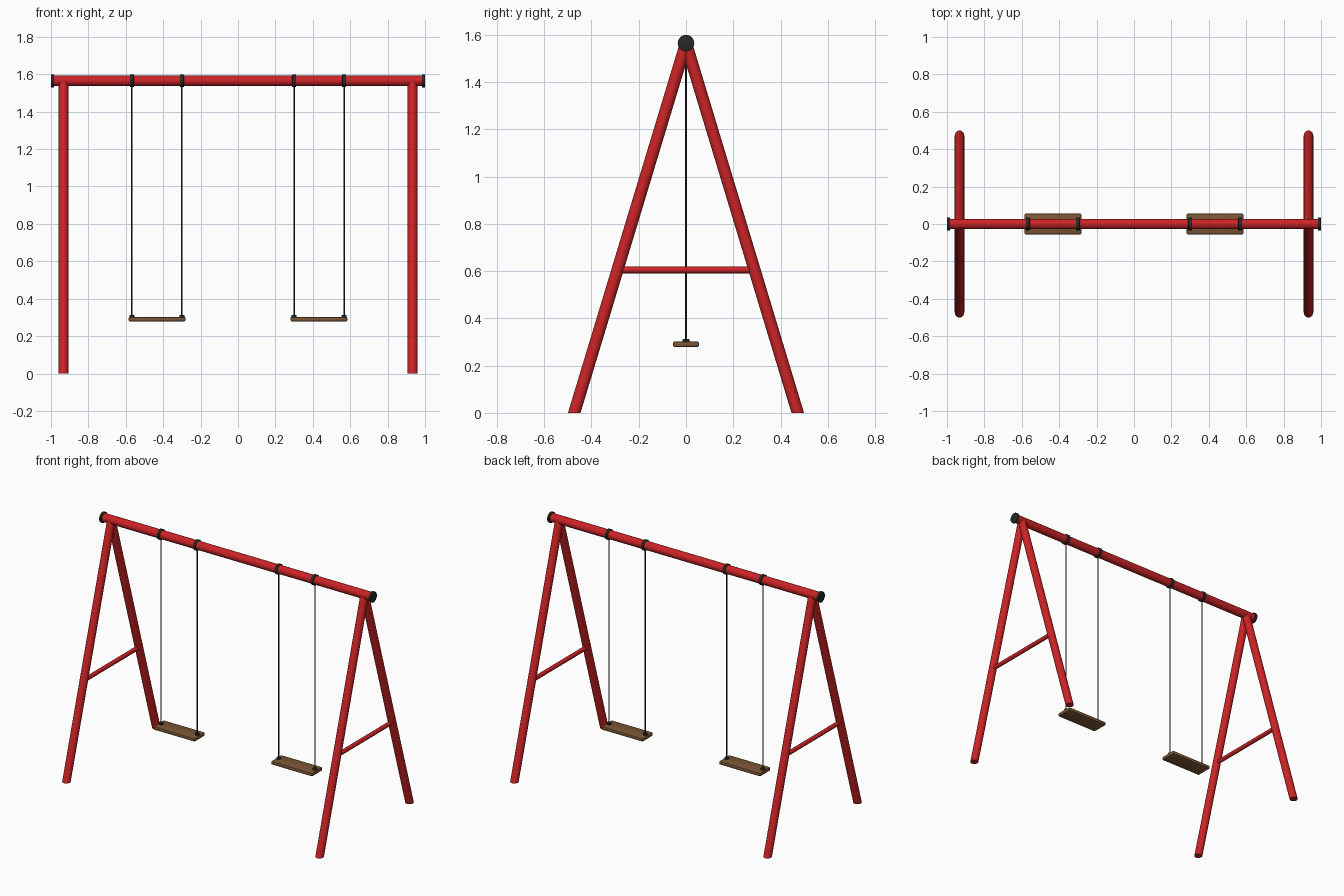
import bpy, bmesh, math
from mathutils import Vector

cube = bpy.data.objects.get("Cube")
if cube:
    bpy.data.objects.remove(cube, do_unlink=True)


def material(name, rgb):
    m = bpy.data.materials.new(name)
    m.use_nodes = True
    color = (*rgb, 1)
    m.diffuse_color = color
    m.node_tree.nodes["Principled BSDF"].inputs["Base Color"].default_value = color
    return m


RED = material("red paint", (0.60, 0.017, 0.019))
BLACK = material("black rubber", (0.02, 0.021, 0.023))
WOOD = material("brown wood", (0.20, 0.095, 0.036))


def finish(name, bm, mat):
    mesh = bpy.data.meshes.new(name)
    bm.to_mesh(mesh)
    bm.free()
    mesh.materials.append(mat)
    ob = bpy.data.objects.new(name, mesh)
    bpy.context.collection.objects.link(ob)
    bpy.ops.object.select_all(action="DESELECT")
    ob.select_set(True)
    bpy.context.view_layer.objects.active = ob
    bpy.ops.object.shade_smooth_by_angle(angle=math.radians(35))
    return ob


def tube(name, a, b, radius, mat, sides=24, floor_cut=False, bevel=0):
    """Closed cylinder from a to b, optionally trimmed flat at the ground."""
    a, b = Vector(a), Vector(b)
    axis = b - a
    bm = bmesh.new()
    bmesh.ops.create_cone(bm, cap_ends=True, segments=sides, radius1=radius,
                          radius2=radius, depth=axis.length)
    if bevel:
        rims = [e for e in bm.edges if any(len(f.verts) > 4 for f in e.link_faces)]
        bmesh.ops.bevel(bm, geom=rims, offset=bevel, segments=2, affect="EDGES", profile=0.5)
    rot = axis.to_track_quat("Z", "Y")
    for v in bm.verts:
        v.co = rot @ v.co + (a + b) / 2
    if floor_cut:
        cut = bmesh.ops.bisect_plane(bm, geom=bm.verts[:] + bm.edges[:] + bm.faces[:],
                                     plane_co=(0, 0, 0), plane_no=(0, 0, 1), clear_inner=True)
        rim = [e for e in cut["geom_cut"] if isinstance(e, bmesh.types.BMEdge)]
        bmesh.ops.contextual_create(bm, geom=rim)
        bmesh.ops.recalc_face_normals(bm, faces=bm.faces[:])
    return finish(name, bm, mat)


def board(name, center, size, mat, bevel):
    bm = bmesh.new()
    bmesh.ops.create_cube(bm, size=1)
    for v in bm.verts:
        v.co = Vector(c * s for c, s in zip(v.co, size)) + Vector(center)
    bmesh.ops.bevel(bm, geom=bm.edges[:], offset=bevel, segments=2, affect="EDGES", profile=0.5)
    return finish(name, bm, mat)


BAR_Z, FOOT_Y, LEG_X = 1.565, 0.473, 0.933
BRACE_Z = 0.605
SEAT_TOP = 0.302

# Top beam
tube("top_beam", (-0.99, 0, BAR_Z), (0.99, 0, BAR_Z), 0.028, RED, 32)

for side, s in (("left", 1), ("right", -1)):
    # End cap and A-frame
    tube(f"{side}_end_cap", (s * 0.984, 0, BAR_Z), (s, 0, BAR_Z), 0.035, BLACK, 32, bevel=0.002)
    x = s * LEG_X
    for end, t in (("front", -1), ("back", 1)):
        slope = FOOT_Y / BAR_Z
        tube(f"{side}_{end}_leg", (x, t * (FOOT_Y + 0.05 * slope), -0.05), (x, 0, BAR_Z),
             0.0255, RED, floor_cut=True)
    reach = FOOT_Y * (1 - BRACE_Z / BAR_Z)
    tube(f"{side}_brace", (x, -reach, BRACE_Z), (x, reach, BRACE_Z), 0.014, RED)

    # Swing seat
    board(f"{side}_seat", (s * 0.433, 0, SEAT_TOP - 0.0115), (0.304, 0.11, 0.023), WOOD, 0.006)

    # Ropes with beam collars and seat fixings
    for place, rx in (("outer", 0.567), ("inner", 0.300)):
        rx *= s
        tube(f"{side}_{place}_rope", (rx, 0, SEAT_TOP - 0.005), (rx, 0, BAR_Z), 0.004, BLACK, 10)
        tube(f"{side}_{place}_collar", (rx - 0.01, 0, BAR_Z), (rx + 0.01, 0, BAR_Z),
             0.034, BLACK, 32, bevel=0.002)
        tube(f"{side}_{place}_fixing", (rx, 0, SEAT_TOP - 0.004), (rx, 0, SEAT_TOP + 0.01),
             0.014, BLACK, 16, bevel=0.002)
